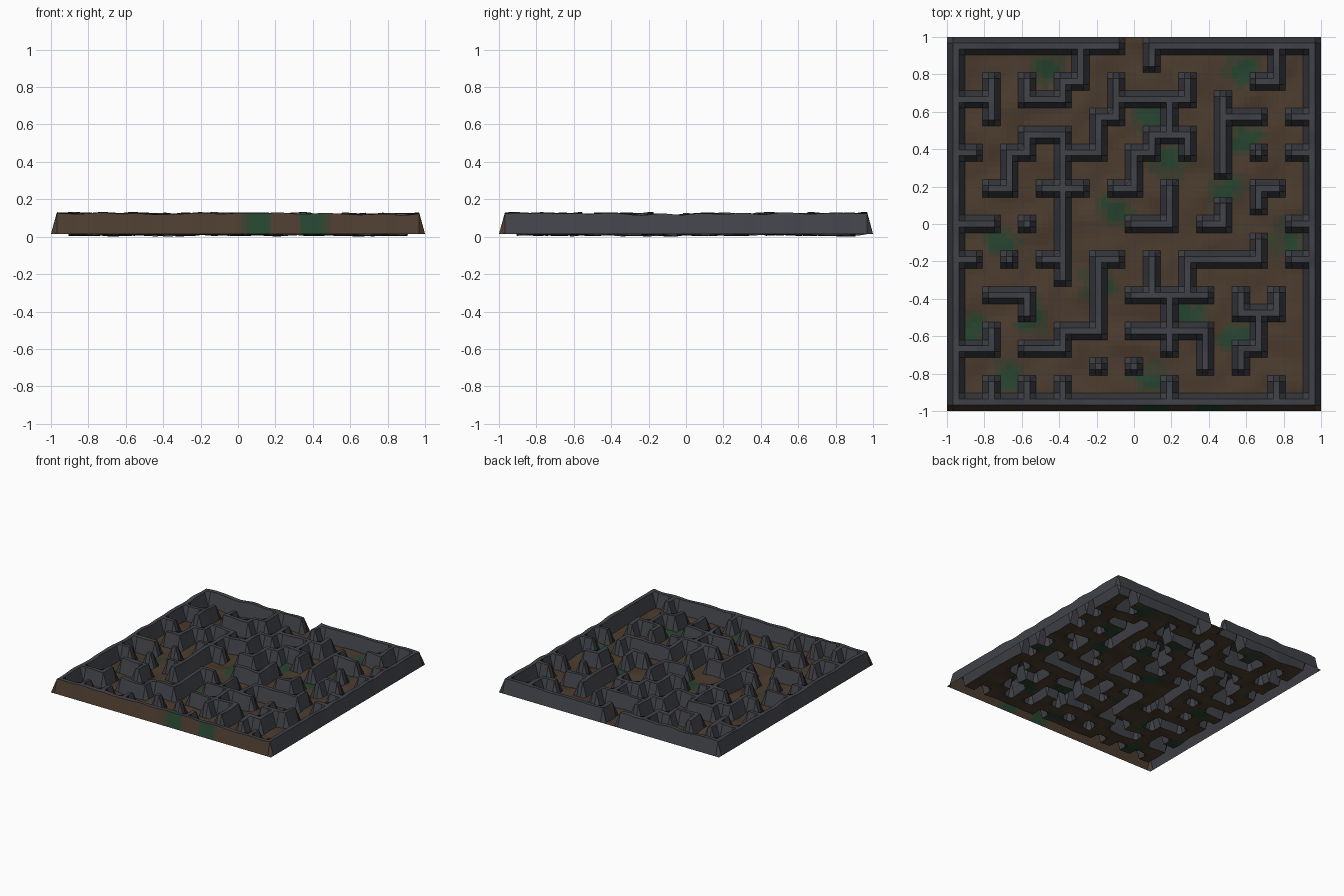
import bpy
import bmesh
from mathutils import Vector, noise

if "Cube" in bpy.data.objects:
    bpy.data.objects.remove(bpy.data.objects["Cube"])

# Plan of the maze, back row first: '#' is wall, '.' is path
PLAN = [
    "##########.##########",
    "#......#...#......#.#",
    "#.#.#.##.#...#...##.#",
    "###.###..#####.#....#",
    "#.#.....##..#..###.##",
    "#...###.#..###.#....#",
    "##.##.###.##.#.#.#.##",
    "#..#..#...#....#....#",
    "#.##.###.##.#....##.#",
    "#.....#.....#..#.#..#",
    "###.#.#...###.##...##",
    "#.....#..........#..#",
    "##.#.##.##.#.#####.##",
    "#.....#.#..#.#......#",
    "#.###...#.#####.#.#.#",
    "#...#...#...#...###.#",
    "#.#...###.#####..#..#",
    "###.###.....#.#.##..#",
    "#.......#.#...#.#...#",
    "#.#.#.#.....#.....#.#",
    "#####################",
][::-1]
N = len(PLAN)
SUB = 3                      # grid steps per plan cell
STEPS = N * SUB
MOSS = [(-.45, .83), (.58, .82), (.07, .58), (.2, .33), (.5, .18), (-.1, .08),
        (-.7, -.1), (-.2, -.32), (-.55, -.5), (-.87, -.55), (.3, -.5), (.55, -.6),
        (.08, -.83), (-.68, -.82), (.83, -.08), (.6, .46), (.1, -1), (.4, -1)]


def cells(i):
    """Plan indices touched by grid line i (two on a cell boundary)."""
    return {i // SUB} if i % SUB else {i // SUB - 1, i // SUB}


def is_wall(i, j):
    return all(0 <= c < N and 0 <= r < N and PLAN[r][c] == "#"
               for c in cells(i) for r in cells(j))


def make_mat(name, rgb):
    mat = bpy.data.materials.new(name)
    mat.diffuse_color = (*rgb, 1)
    mat.use_nodes = True
    mat.node_tree.nodes["Principled BSDF"].inputs["Base Color"].default_value = mat.diffuse_color
    return mat


# Terrain surface: bumpy ground with steep-sided walls rising out of it
bm = bmesh.new()
verts, high = {}, {}
for i in range(STEPS + 1):
    for j in range(STEPS + 1):
        x, y = -1 + 2 * i / STEPS, -1 + 2 * j / STEPS
        high[i, j] = is_wall(i, j)
        bump = noise.noise(Vector((x * 7, y * 7, 0.3)))
        edge = i in (0, STEPS) or j in (0, STEPS)
        if high[i, j]:
            z = 0.123 + 0.014 * bump
        else:
            z = 0.015 if edge else max(0, 0.012 + 0.016 * bump)
        verts[i, j] = bm.verts.new((x, y, z))

# Faces: stone on walls, earth and moss on the paths and outer front slope
for i in range(STEPS):
    for j in range(STEPS):
        keys = [(i, j), (i + 1, j), (i + 1, j + 1), (i, j + 1)]
        face = bm.faces.new([verts[k] for k in keys])
        if j and any(high[k] for k in keys):
            continue
        c = face.calc_center_median()
        wobble = 0.05 * noise.noise(Vector((c.x * 12, c.y * 12, 2)))
        d = min(((c.x - a) ** 2 + (c.y - b) ** 2) ** 0.5 for a, b in MOSS) + wobble
        face.material_index = 3 if d < 0.06 else 2 if d < 0.1 else 1

mesh = bpy.data.meshes.new("maze_terrain")
bm.to_mesh(mesh)
bm.free()
for name, rgb in (("stone", (.052, .054, .064)), ("earth", (.072, .045, .028)),
                  ("mossy_earth", (.045, .05, .027)), ("moss", (.02, .058, .03))):
    mesh.materials.append(make_mat(name, rgb))
maze = bpy.data.objects.new("maze_terrain", mesh)
bpy.context.collection.objects.link(maze)
